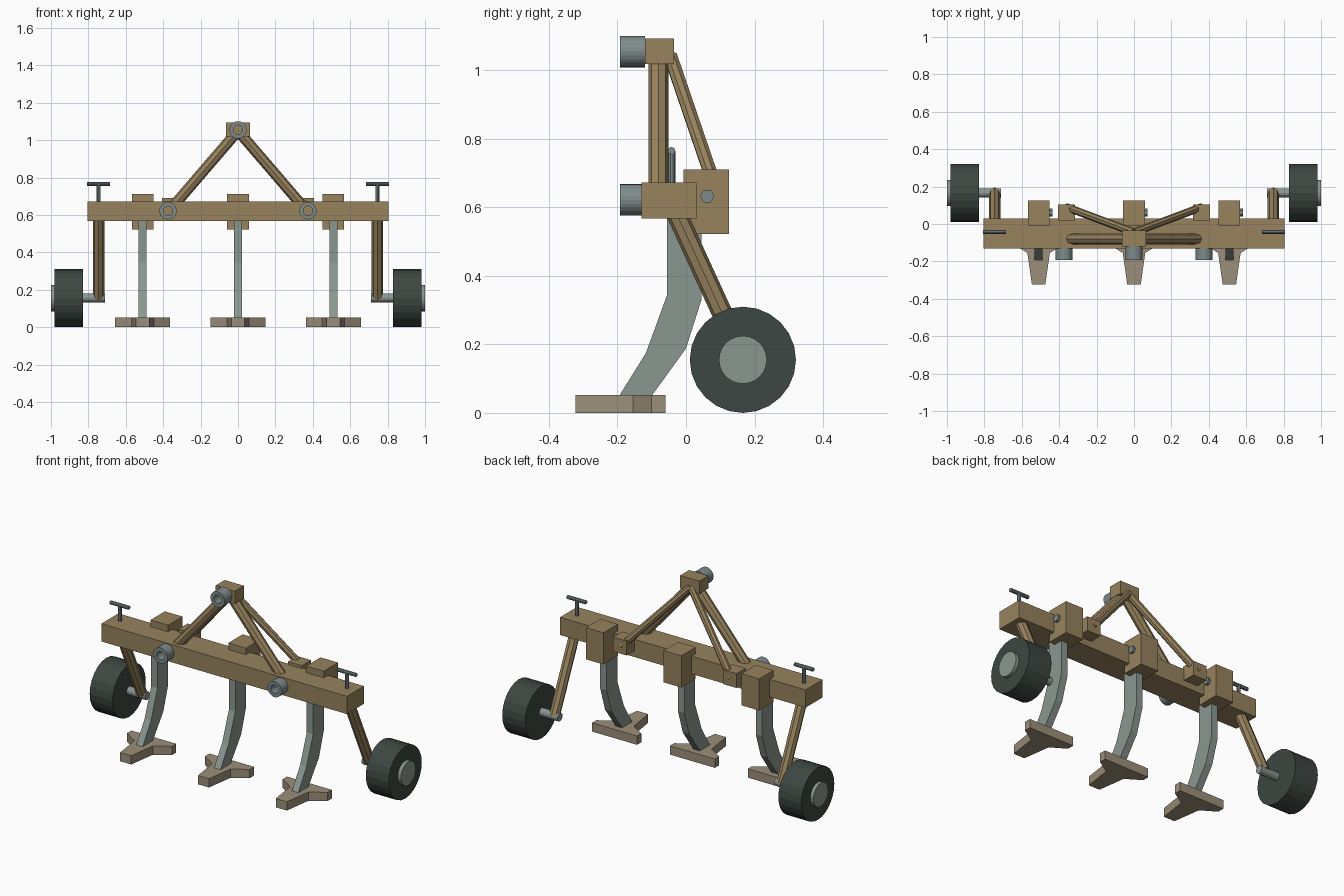
import bpy, bmesh
from math import pi
from mathutils import Vector, Matrix

if "Cube" in bpy.data.objects:
    bpy.data.objects.remove(bpy.data.objects["Cube"])


def material(name, rgb):
    m = bpy.data.materials.new(name)
    m.use_nodes = True
    m.diffuse_color = (*rgb, 1)
    node = next(n for n in m.node_tree.nodes if n.type == 'BSDF_PRINCIPLED')
    node.inputs["Base Color"].default_value = (*rgb, 1)
    return m


BROWN = material("frame_brown", (0.31, 0.225, 0.11))
STEEL = material("grey_steel", (0.26, 0.31, 0.28))
PIN = material("pin_steel", (0.21, 0.26, 0.26))
TYRE = material("tyre_rubber", (0.046, 0.063, 0.054))
SHARE = material("share_metal", (0.33, 0.275, 0.195))


def finish(name, bm, mat):
    bmesh.ops.recalc_face_normals(bm, faces=bm.faces)
    mesh = bpy.data.meshes.new(name)
    bm.to_mesh(mesh)
    bm.free()
    mesh.materials.append(mat)
    obj = bpy.data.objects.new(name, mesh)
    bpy.context.collection.objects.link(obj)
    return obj


def box(name, lo, hi, mat):
    lo, hi = Vector(lo), Vector(hi)
    bm = bmesh.new()
    bmesh.ops.create_cube(bm, size=1, matrix=Matrix.Translation((lo + hi) / 2)
                          @ Matrix.Diagonal((*(hi - lo), 1)))
    return finish(name, bm, mat)


def rod(name, a, b, r, sides, mat, spin=0, wall=0):
    """Cylinder between two points; a wall thickness makes it a tube."""
    a, b = Vector(a), Vector(b)
    d = b - a
    bm = bmesh.new()
    m = (Matrix.Translation((a + b) / 2) @ d.to_track_quat('Z', 'Y').to_matrix().to_4x4()
         @ Matrix.Rotation(spin, 4, 'Z'))
    bmesh.ops.create_cone(bm, cap_ends=not wall, segments=sides, radius1=r,
                          radius2=r, depth=d.length, matrix=m)
    obj = finish(name, bm, mat)
    if wall:
        mod = obj.modifiers.new("wall", 'SOLIDIFY')
        mod.thickness, mod.offset = wall, -1
    return obj


def prism(name, points, shift, mat):
    """Extrude a closed outline of 3D points along a vector."""
    bm = bmesh.new()
    face = bm.faces.new([bm.verts.new(p) for p in points])
    out = bmesh.ops.extrude_face_region(bm, geom=[face])
    bmesh.ops.translate(bm, vec=shift,
                        verts=[v for v in out["geom"] if isinstance(v, bmesh.types.BMVert)])
    return finish(name, bm, mat)


# Main beam and hitch head
box("main_beam", (-0.805, -0.13, 0.567), (0.805, 0.03, 0.672), BROWN)
box("hitch_head", (-0.063, -0.12, 1.018), (0.063, -0.035, 1.093), BROWN)
rod("top_hitch_pin", (0, -0.192, 1.055), (0, -0.1195, 1.055), 0.046, 24, PIN, wall=0.021)

# Tines: clamp, bolt, curved shank and winged share
shank = [(-0.055, 0.64), (-0.055, 0.345), (-0.117, 0.175), (-0.195, 0.05),
         (-0.10, 0.05), (0, 0.188), (0.045, 0.33), (0.045, 0.64)]
half_share = [(0.036, -0.323), (0.06, -0.155), (0.147, -0.10), (0.147, -0.06)]
outline = half_share + [(-x, y) for x, y in reversed(half_share)]
for side, cx in (("right", -0.51), ("middle", 0), ("left", 0.51)):
    box(side + "_clamp", (cx - 0.058, -0.008, 0.523), (cx + 0.058, 0.126, 0.711), BROWN)
    rod(side + "_clamp_bolt", (cx + 0.05, 0.062, 0.633), (cx + 0.073, 0.062, 0.633),
        0.021, 6, PIN, spin=pi / 2)
    prism(side + "_shank", [(cx - 0.021, y, z) for y, z in shank], (0.042, 0, 0), STEEL)
    prism(side + "_share", [(cx + x, y, 0) for x, y in outline], (0, 0, 0.052), SHARE)

# Mirrored parts: mast, braces, lower pins, gauge wheels and adjusters
for side, s in (("left", 1), ("right", -1)):
    rod(side + "_mast_rod", (0, -0.08, 1.05), (s * 0.365, -0.08, 0.625), 0.029, 8, BROWN)
    rod(side + "_back_brace", (0, -0.045, 1.04), (s * 0.36, 0.09, 0.645), 0.021, 8, BROWN)
    box(side + "_brace_lug", (s * 0.36 - 0.045, 0.02, 0.605),
        (s * 0.36 + 0.045, 0.105, 0.69), BROWN)
    rod(side + "_lower_hitch_pin", (s * 0.374, -0.192, 0.622), (s * 0.374, -0.1295, 0.622),
        0.046, 24, PIN, wall=0.021)
    rod(side + "_wheel_leg", (s * 0.745, -0.045, 0.62), (s * 0.745, 0.168, 0.155),
        0.03, 8, BROWN)
    rod(side + "_axle", (s * 0.71, 0.166, 0.157), (s * 0.9, 0.166, 0.157), 0.024, 12, STEEL)
    rod(side + "_tyre", (s * 0.83, 0.166, 0.155), (s * 0.98, 0.166, 0.155), 0.155, 24, TYRE)
    rod(side + "_hub", (s * 0.9, 0.166, 0.155), (s, 0.166, 0.155), 0.07, 24, STEEL)
    rod(side + "_adjuster_screw", (s * 0.745, -0.042, 0.66), (s * 0.745, -0.042, 0.765),
        0.011, 10, PIN)
    rod(side + "_adjuster_handle", (s * 0.745 - 0.061, -0.042, 0.765),
        (s * 0.745 + 0.061, -0.042, 0.765), 0.011, 10, PIN)
